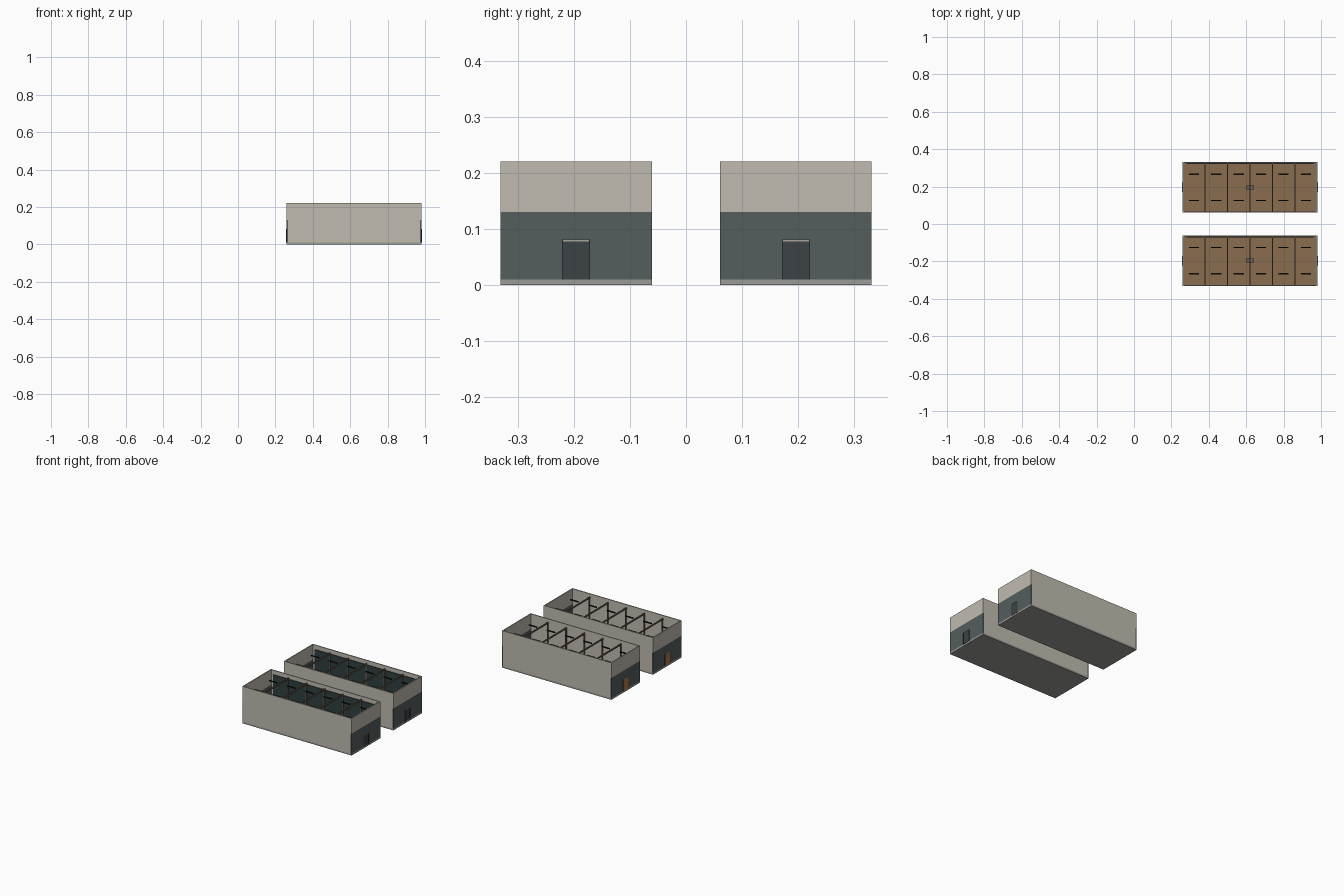
import bpy

if "Cube" in bpy.data.objects:
    bpy.data.objects.remove(bpy.data.objects["Cube"])

X0, X1 = 0.26, 0.98          # building ends
XC = (X0 + X1) / 2
HW, H, T = 0.135, 0.22, 0.006  # half width, height, wall thickness


def mat(name, r, g, b):
    m = bpy.data.materials.new(name)
    m.diffuse_color = (r, g, b, 1)
    m.use_nodes = True
    m.node_tree.nodes["Principled BSDF"].inputs["Base Color"].default_value = m.diffuse_color
    return m


PLASTER = mat("plaster", 0.53, 0.50, 0.44)
SLATE = mat("slate", 0.09, 0.11, 0.11)
CONCRETE = mat("concrete", 0.33, 0.33, 0.32)
WOOD = mat("wood_floor", 0.26, 0.15, 0.08)
DOOR = mat("door_dark", 0.045, 0.055, 0.06)
BROWN = mat("door_brown", 0.40, 0.18, 0.07)
PANEL = mat("panel", 0.03, 0.05, 0.05)
BLACK = mat("black", 0.01, 0.01, 0.01)
BEAM = mat("beam", 0.16, 0.12, 0.09)
LIGHT = mat("light_trim", 0.40, 0.38, 0.34)


def box(name, lo, hi, m):
    bpy.ops.mesh.primitive_cube_add(size=1, location=[(a + b) / 2 for a, b in zip(lo, hi)])
    o = bpy.context.object
    o.name = name
    o.scale = [b - a for a, b in zip(lo, hi)]
    bpy.ops.object.transform_apply(location=False, rotation=False, scale=True)
    o.data.materials.append(m)
    return o


def end_wall(x, out, yc, door_mat):
    # two-tone end wall with plinth, door, frame and handle
    a, b = sorted((x, x - out * T))
    y0, y1 = yc - HW + T, yc + HW - T
    box("end_wall_upper", (a, yc - HW, 0.13), (b, yc + HW, H), PLASTER)
    box("end_wall_lower", (a, yc - HW, 0.01), (b, yc + HW, 0.13), SLATE)
    d0, d1 = sorted((x - out * (T + 0.001), x + out * 0.001))
    box("door", (d0, yc - 0.023, 0.01), (d1, yc + 0.023, 0.078), door_mat)
    f0, f1 = sorted((x - out * (T + 0.002), x + out * 0.003))
    for s in (-1, 1):
        yj = yc + s * 0.024
        box("door_jamb", (f0, yj - 0.0012, 0.01), (f1, yj + 0.0012, 0.081), DOOR)
    box("door_lintel", (f0, yc - 0.0252, 0.078), (f1, yc + 0.0252, 0.081), LIGHT)


def building(yc):
    # floor slab and boards
    box("foundation", (X0, yc - HW, 0), (X1, yc + HW, 0.01), CONCRETE)
    box("floor", (X0 + T, yc - HW + T, 0.01), (X1 - T, yc + HW - T, 0.0115), WOOD)
    # long side walls
    for s in (-1, 1):
        a, b = sorted((yc + s * HW, yc + s * (HW - T)))
        box("side_wall", (X0 + T, a, 0.01), (X1 - T, b, H), PLASTER)
    # dark lining inside the far side wall
    yi = yc + HW - T
    box("wall_panel", (X0 + 0.02, yi - 0.004, 0.01), (X1 - 0.02, yi, 0.195), PANEL)
    end_wall(X1, 1, yc, DOOR)
    end_wall(X0, -1, yc, BROWN)
    # roof beams with wall posts
    for i in range(1, 6):
        x = X0 + 0.12 * i
        box("roof_beam", (x - 0.003, yc - HW + T, 0.195), (x + 0.003, yc + HW - T, 0.203), BEAM)
        for s in (-1, 1):
            yp = yc + s * (HW - T - 0.005)
            box("wall_post", (x - 0.003, yp - 0.003, 0.01), (x + 0.003, yp + 0.003, 0.195), BEAM)
    # two rows of hanging light strips
    for i in range(6):
        x = X0 + 0.06 + 0.12 * i
        for s in (-1, 1):
            y = yc + s * 0.07
            box("light_strip", (x - 0.027, y - 0.003, 0.182), (x + 0.027, y + 0.003, 0.188), BLACK)
    # small table in the middle
    box("table_top", (XC - 0.021, yc - 0.011, 0.032), (XC + 0.021, yc + 0.011, 0.035), BEAM)
    for sx in (-1, 1):
        for sy in (-1, 1):
            x, y = XC + sx * 0.018, yc + sy * 0.008
            box("table_leg", (x - 0.0015, y - 0.0015, 0.0115), (x + 0.0015, y + 0.0015, 0.032), BEAM)


for yc in (-0.196, 0.196):
    building(yc)
